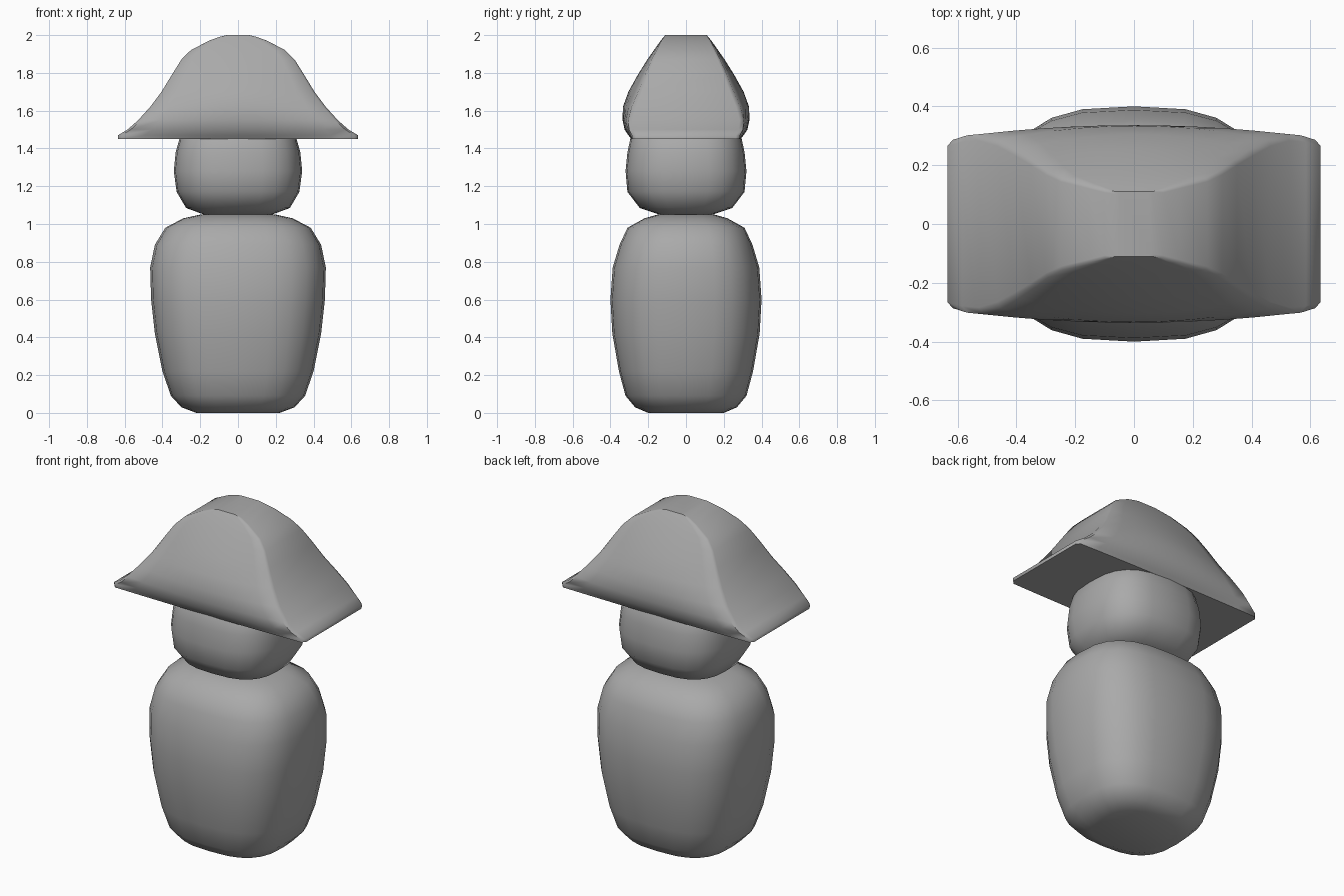
import bpy, bmesh, math

cube = bpy.data.objects.get("Cube")
if cube:
    bpy.data.objects.remove(cube, do_unlink=True)

grey = bpy.data.materials.new("mid grey")
grey.use_nodes = True
colour = (0.4, 0.4, 0.4, 1)
grey.diffuse_color = colour
grey.node_tree.nodes["Principled BSDF"].inputs["Base Color"].default_value = colour


def loft(name, rings):
    """Skin a stack of closed rings and cap both ends."""
    bm = bmesh.new()
    loops = [[bm.verts.new(p) for p in ring] for ring in rings]
    n = len(loops[0])
    for low, high in zip(loops, loops[1:]):
        for i in range(n):
            j = (i + 1) % n
            bm.faces.new((low[i], low[j], high[j], high[i]))
    bm.faces.new(loops[0][::-1])
    bm.faces.new(loops[-1])
    bmesh.ops.recalc_face_normals(bm, faces=bm.faces)
    mesh = bpy.data.meshes.new(name)
    bm.to_mesh(mesh)
    bm.free()
    mesh.materials.append(grey)
    obj = bpy.data.objects.new(name, mesh)
    bpy.context.collection.objects.link(obj)
    bpy.ops.object.select_all(action='DESELECT')
    obj.select_set(True)
    bpy.context.view_layer.objects.active = obj
    bpy.ops.object.shade_smooth_by_angle(angle=math.radians(50))
    return obj


def rounded_ring(z, hx, hy, power=2.8, count=24):
    """Superellipse cross-section."""
    def bend(v):
        return math.copysign(abs(v) ** (2 / power), v)
    angles = [math.tau * i / count for i in range(count)]
    return [(hx * bend(math.cos(a)), hy * bend(math.sin(a)), z) for a in angles]


def hat_ring(z, hx, end, middle, steps=10):
    """Straight ends, bowed front and back, slightly softened corners."""
    side = [(hx, end * 0.93)]
    for i in range(steps + 1):
        t = 0.97 * (1 - 2 * i / steps)
        side.append((hx * t, end + (middle - end) * (1 - t * t)))
    side.append((-hx, end * 0.93))
    return [(x, y, z) for x, y in side] + [(-x, -y, z) for x, y in side]


# Body: height, half width, half depth
body = [(0, .22, .20), (.03, .30, .27), (.09, .355, .32), (.22, .40, .355),
        (.42, .44, .39), (.6, .46, .40), (.77, .465, .388), (.89, .44, .352),
        (.98, .385, .31), (1.03, .29, .22), (1.05, .2, .15)]
loft("body", [rounded_ring(*r) for r in body])

# Head, its top tucked inside the hat
head = [(1.05, .18, .14), (1.085, .275, .245), (1.17, .325, .31), (1.28, .34, .32),
        (1.38, .33, .31), (1.45, .31, .295), (1.52, .26, .25), (1.55, .16, .14)]
loft("head", [rounded_ring(*r) for r in head])

# Hat: height, half width, half depth at ends, half depth in the middle
hat = [(1.45, .635, .283, .29), (1.47, .635, .285, .305), (1.5, .585, .3, .325),
       (1.55, .528, .305, .336), (1.62, .465, .285, .334), (1.7, .405, .25, .305),
       (1.79, .35, .215, .255), (1.87, .3, .18, .205), (1.92, .25, .155, .17),
       (1.97, .155, .13, .135), (1.99, .1, .115, .118), (2, .06, .11, .11)]
loft("hat", [hat_ring(*r) for r in hat])
